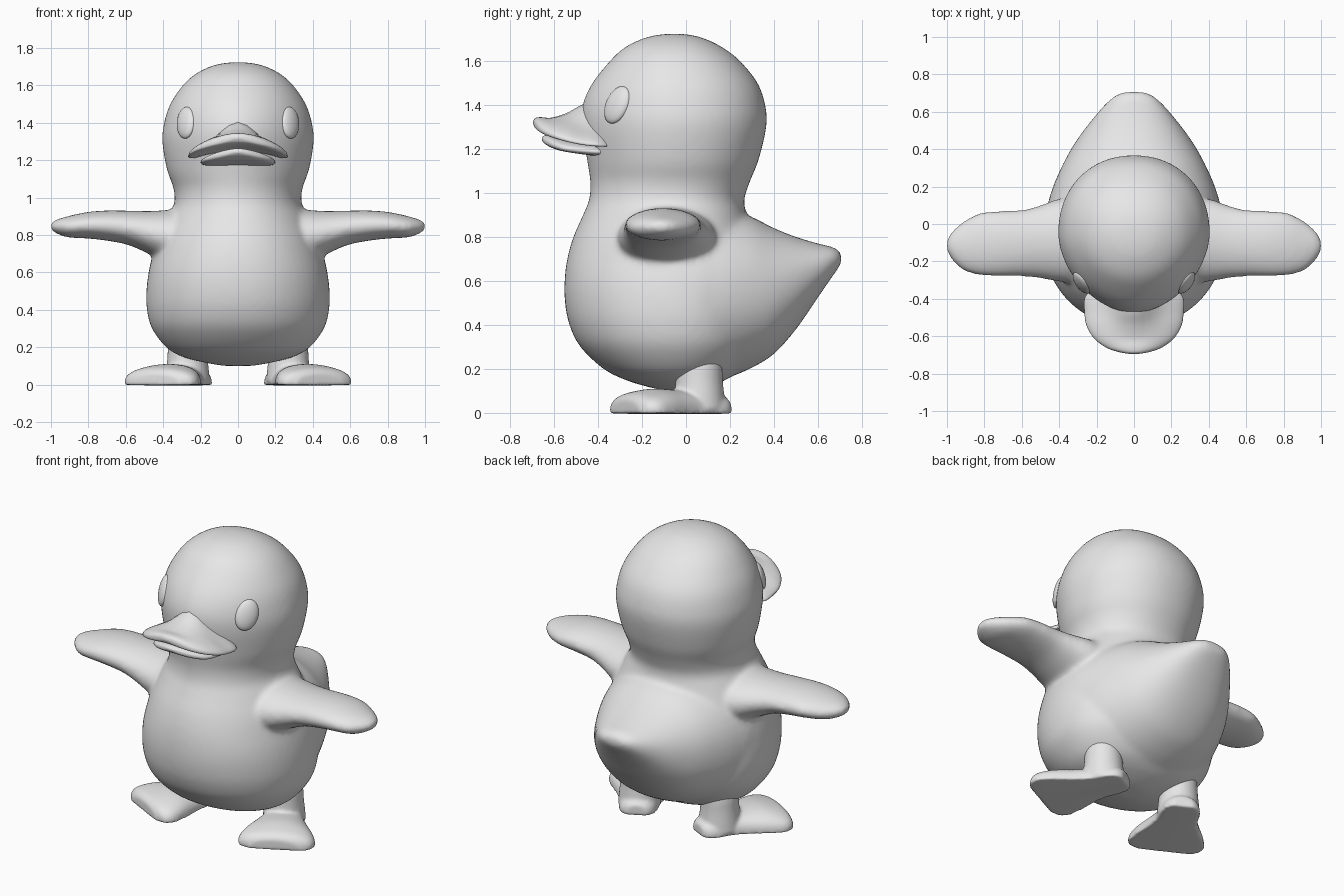
import bpy, bmesh, math
from mathutils import Vector, Matrix

if "Cube" in bpy.data.objects:
    bpy.data.objects.remove(bpy.data.objects["Cube"])

grey = bpy.data.materials.new("plain grey")
grey.use_nodes = True
grey.diffuse_color = (0.8, 0.8, 0.8, 1)
grey.node_tree.nodes["Principled BSDF"].inputs["Base Color"].default_value = (0.8, 0.8, 0.8, 1)


def resample(rows, steps=5):
    """Smooth curve through all the section rows."""
    out = []
    for i in range(len(rows) - 1):
        a, b, c, d = (rows[max(0, min(len(rows) - 1, i + k))] for k in (-1, 0, 1, 2))
        for s in range(steps):
            t = s / steps
            out.append([q + t / 2 * (r - p + t * (2 * p - 5 * q + 4 * r - w + t * (3 * (q - r) + w - p)))
                        for p, q, r, w in zip(a, b, c, d)])
    return out + [list(rows[-1])]


def loft(bm, rows, section, sides=48):
    """Skin closed sections; section(row, angle) gives a point."""
    rings = [[bm.verts.new(section(r, math.tau * k / sides)) for k in range(sides)] for r in resample(rows)]
    faces = [bm.faces.new(rings[0]), bm.faces.new(rings[-1])]
    for lo, hi in zip(rings, rings[1:]):
        for k in range(sides):
            n = (k + 1) % sides
            faces.append(bm.faces.new((lo[k], lo[n], hi[n], hi[k])))
    bmesh.ops.recalc_face_normals(bm, faces=faces)


def finish(name, bm, voxel=0, relax=0):
    mesh = bpy.data.meshes.new(name)
    bm.to_mesh(mesh)
    bm.free()
    mesh.materials.append(grey)
    mesh.shade_smooth()
    ob = bpy.data.objects.new(name, mesh)
    bpy.context.collection.objects.link(ob)
    if voxel:
        fuse = ob.modifiers.new("Fuse", 'REMESH')
        fuse.mode = 'VOXEL'
        fuse.voxel_size = voxel
        fuse.use_smooth_shade = True
        soft = ob.modifiers.new("Soften", 'SMOOTH')
        soft.factor = 0.5
        soft.iterations = relax


def power(v, n):
    return math.copysign(abs(v) ** (2 / n), v)


# Body, neck and head: height, front y, back y, half width, front roundness
body_rows = [
    (0.10, -0.09, 0.04, 0.08, 2), (0.12, -0.18, 0.11, 0.19, 2.05),
    (0.15, -0.275, 0.18, 0.30, 2.1), (0.20, -0.375, 0.25, 0.385, 2.1),
    (0.30, -0.48, 0.33, 0.46, 2.1), (0.40, -0.53, 0.36, 0.487, 2.1),
    (0.50, -0.55, 0.37, 0.49, 2.1), (0.60, -0.552, 0.36, 0.478, 2.1),
    (0.70, -0.54, 0.335, 0.455, 2.05), (0.80, -0.512, 0.305, 0.425, 2),
    (0.90, -0.468, 0.275, 0.375, 2), (0.97, -0.44, 0.265, 0.34, 2),
    (1.05, -0.435, 0.29, 0.345, 1.9), (1.15, -0.45, 0.33, 0.38, 1.85),
    (1.30, -0.475, 0.365, 0.405, 1.8), (1.40, -0.47, 0.36, 0.395, 1.8),
    (1.50, -0.425, 0.325, 0.362, 1.85), (1.60, -0.345, 0.245, 0.295, 1.95),
    (1.66, -0.28, 0.168, 0.228, 2), (1.70, -0.20, 0.088, 0.15, 2),
    (1.718, -0.13, 0.02, 0.08, 2), (1.723, -0.07, -0.03, 0.02, 2)]


def body_section(row, a):
    z, front, back, half, roundness = row
    c, s = math.cos(a), math.sin(a)
    n, reach = (2.12, back + 0.05) if s > 0 else (roundness, -0.05 - front)
    return half * power(c, n), -0.05 + reach * power(s, n), z


bm = bmesh.new()
loft(bm, body_rows, body_section, 64)

# Rump and tail: y, half width, bottom z, top z
tail_rows = [
    (-0.05, 0.483, 0.125, 0.95), (0.05, 0.475, 0.13, 0.945), (0.12, 0.458, 0.14, 0.935),
    (0.20, 0.433, 0.163, 0.92), (0.30, 0.39, 0.205, 0.89),
    (0.40, 0.337, 0.268, 0.84), (0.50, 0.27, 0.38, 0.80), (0.60, 0.19, 0.525, 0.77),
    (0.655, 0.14, 0.605, 0.757), (0.69, 0.095, 0.655, 0.742), (0.707, 0.05, 0.685, 0.72)]
loft(bm, tail_rows, lambda r, a: (r[1] * power(math.cos(a), 2.15), r[0],
                                  (r[2] + r[3]) / 2 + (r[3] - r[2]) / 2 * power(math.sin(a), 2.15)))

# Wings: x, front y, back y, bottom z, top z
wing_rows = [
    (0.30, -0.32, 0.15, 0.63, 0.94), (0.42, -0.305, 0.13, 0.67, 0.93),
    (0.50, -0.29, 0.10, 0.71, 0.928), (0.60, -0.28, 0.075, 0.75, 0.93),
    (0.72, -0.28, 0.07, 0.772, 0.93), (0.82, -0.275, 0.06, 0.782, 0.92),
    (0.91, -0.25, 0.015, 0.787, 0.90), (0.975, -0.19, -0.04, 0.81, 0.88),
    (1.005, -0.135, -0.09, 0.835, 0.86)]
for side in (-1, 1):
    loft(bm, wing_rows, lambda r, a: (side * r[0], (r[1] + r[2]) / 2 + (r[2] - r[1]) / 2 * math.cos(a),
                                      (r[3] + r[4]) / 2 + (r[4] - r[3]) / 2 * math.sin(a)))
finish("body", bm, 0.014, 12)


# Beak halves: y, half width, side z, middle z, thickness, ridge height
def beak_section(row, a):
    y, half, low, mid, thick, ridge = row
    c, s = power(math.cos(a), 2.4), power(math.sin(a), 2.4)
    bump = ridge * math.exp(-(half * c / 0.11) ** 2) * max(s, 0)
    return half * c, y, low + (mid - low) * (1 - c * c) + thick * s + bump


upper_rows = [
    (-0.36, 0.24, 1.215, 1.27, 0.022, 0.13), (-0.40, 0.265, 1.217, 1.275, 0.028, 0.12),
    (-0.47, 0.265, 1.225, 1.285, 0.032, 0.085), (-0.54, 0.255, 1.24, 1.30, 0.034, 0.03),
    (-0.61, 0.215, 1.262, 1.308, 0.034, 0), (-0.66, 0.15, 1.285, 1.314, 0.03, 0),
    (-0.685, 0.08, 1.305, 1.318, 0.022, 0), (-0.695, 0.02, 1.318, 1.32, 0.006, 0)]
lower_rows = [
    (-0.36, 0.185, 1.185, 1.20, 0.024, 0), (-0.42, 0.20, 1.188, 1.20, 0.03, 0),
    (-0.54, 0.185, 1.20, 1.218, 0.03, 0), (-0.60, 0.14, 1.216, 1.23, 0.028, 0),
    (-0.64, 0.07, 1.234, 1.242, 0.02, 0), (-0.655, 0.02, 1.245, 1.245, 0.006, 0)]
for name, rows in (("upper_beak", upper_rows), ("lower_beak", lower_rows)):
    bm = bmesh.new()
    loft(bm, rows, beak_section)
    finish(name, bm)

# Feet: distance along the foot, half width, height; splayed outwards from the ankle
foot_rows = [
    (-0.138, 0.06, 0.06), (-0.11, 0.09, 0.08), (-0.06, 0.108, 0.09), (0.04, 0.118, 0.10),
    (0.13, 0.15, 0.105), (0.23, 0.195, 0.11), (0.305, 0.215, 0.10), (0.355, 0.195, 0.085),
    (0.38, 0.14, 0.06)]
leg_rows = [(0.02, 0.12), (0.08, 0.114), (0.14, 0.108), (0.20, 0.105), (0.24, 0.10)]
ankle = Vector((0.27, 0.06, 0))
ahead = Vector((0.454, -0.891, 0))
across = Vector((0.891, 0.454, 0))


def foot_section(r, a):
    # Domed top on an almost flat sole
    s = math.sin(a)
    z = r[2] * s ** 0.7 if s > 0 else 0.004 * s
    return ankle + ahead * r[0] + across * r[1] * math.cos(a) + Vector((0, 0, z))


for side, name in ((1, "left_foot"), (-1, "right_foot")):
    bm = bmesh.new()
    loft(bm, foot_rows, foot_section)
    loft(bm, leg_rows, lambda r, a: ankle + Vector((r[1] * math.cos(a), r[1] * math.sin(a), r[0])), 32)
    bmesh.ops.scale(bm, vec=(side, 1, 1), verts=bm.verts)
    bmesh.ops.recalc_face_normals(bm, faces=bm.faces)
    finish(name, bm, 0.01, 6)

# Eyes: shallow tilted domes lying on the head
out = Vector((0.74, -0.63, 0.24)).normalized()
level = Vector((0.63, 0.74, 0)).normalized()
up = (out.cross(level) * -1 if out.cross(level).z < 0 else out.cross(level)) + level * 0.38
up.normalize()
frame = Matrix((up.cross(out), up, out)).transposed().to_4x4()
for side, name in ((1, "left_eye"), (-1, "right_eye")):
    bm = bmesh.new()
    bmesh.ops.create_uvsphere(bm, u_segments=32, v_segments=16, radius=1)
    bmesh.ops.scale(bm, vec=(0.065, 0.09, 0.03), verts=bm.verts)
    bmesh.ops.transform(bm, matrix=Matrix.Translation((0.278, -0.312, 1.40)) @ frame, verts=bm.verts)
    bmesh.ops.scale(bm, vec=(side, 1, 1), verts=bm.verts)
    bmesh.ops.recalc_face_normals(bm, faces=bm.faces)
    finish(name, bm)
